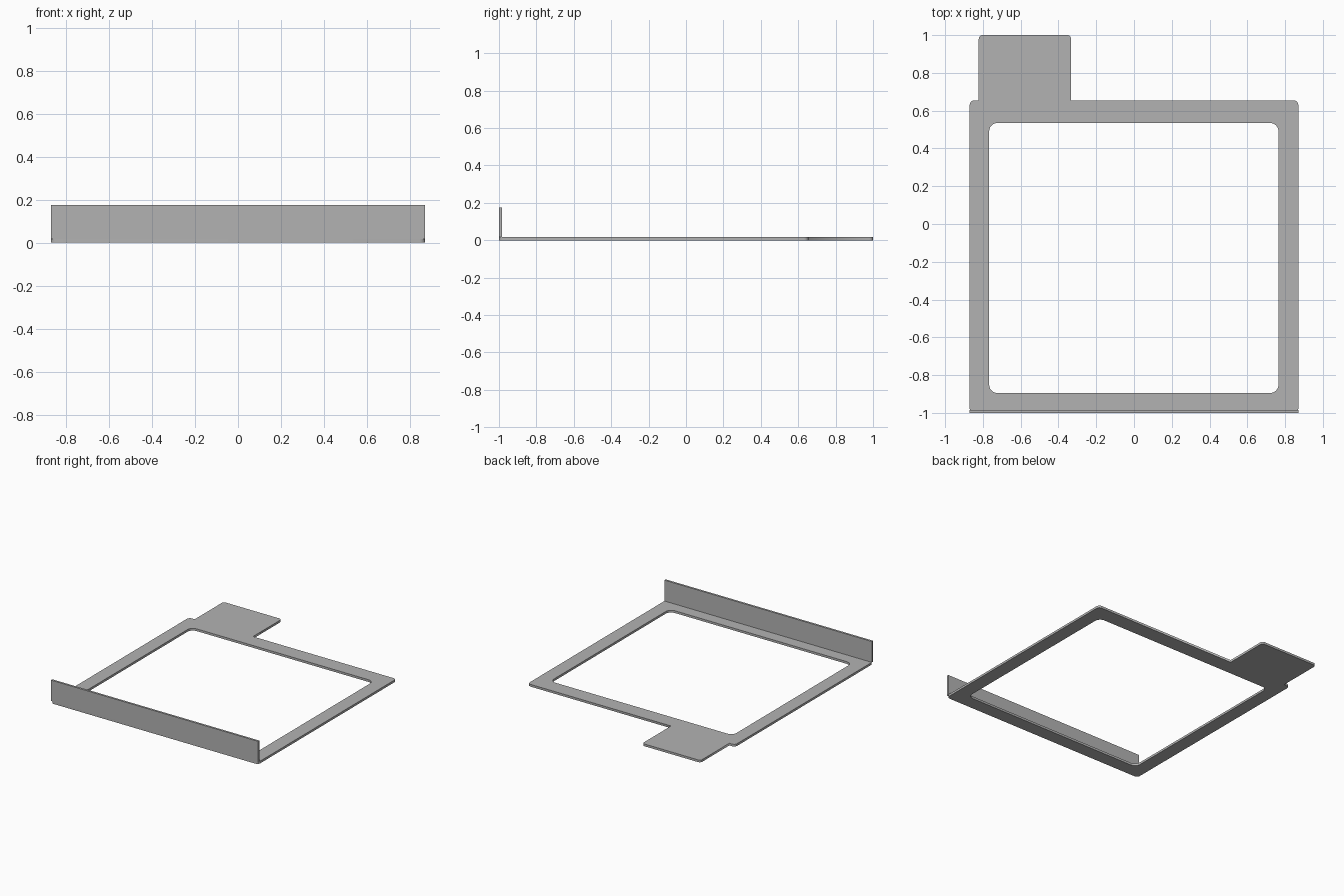
import bpy
import math
from mathutils import Vector

cube = bpy.data.objects.get("Cube")
if cube:
    bpy.data.objects.remove(cube)

THICK = 0.017      # sheet thickness
HALF_W = 0.87      # half width of the frame
BACK = 0.655       # rear edge of the frame
LIP_TOP = 0.175

grey = bpy.data.materials.new("Plain grey")
grey.use_nodes = True
colour = (0.45, 0.45, 0.45, 1)
grey.diffuse_color = colour
grey.node_tree.nodes["Principled BSDF"].inputs["Base Color"].default_value = colour


def rounded(corners, steps=6):
    """Outline through (x, y, radius) corners, with each corner rounded."""
    points = []
    for i, (x, y, r) in enumerate(corners):
        here = Vector((x, y))
        if r == 0:
            points.append(here)
            continue
        a = (Vector(corners[i - 1][:2]) - here).normalized()
        b = (Vector(corners[(i + 1) % len(corners)][:2]) - here).normalized()
        for k in range(steps + 1):
            t = math.pi / 2 * k / steps
            points.append(here + r * (a * (1 - math.sin(t)) + b * (1 - math.cos(t))))
    return points


def sheet(name, outlines):
    """Flat sheet standing on the ground; outlines after the first are holes."""
    curve = bpy.data.curves.new(name, 'CURVE')
    curve.dimensions = '2D'
    curve.fill_mode = 'BOTH'
    curve.extrude = THICK / 2
    for outline in outlines:
        spline = curve.splines.new('POLY')
        spline.points.add(len(outline) - 1)
        for point, co in zip(spline.points, outline):
            point.co = (co.x, co.y, 0, 1)
        spline.use_cyclic_u = True
    temp = bpy.data.objects.new(name + " outline", curve)
    bpy.context.collection.objects.link(temp)
    bpy.context.view_layer.update()
    mesh = bpy.data.meshes.new_from_object(
        temp.evaluated_get(bpy.context.evaluated_depsgraph_get()))
    bpy.data.objects.remove(temp)
    obj = bpy.data.objects.new(name, mesh)
    obj.location.z = THICK / 2
    mesh.materials.clear()
    mesh.materials.append(grey)
    bpy.context.collection.objects.link(obj)
    return obj


def box(name, low, high):
    low, high = Vector(low), Vector(high)
    bpy.ops.mesh.primitive_cube_add(size=1, location=(low + high) / 2)
    obj = bpy.context.object
    obj.name = name
    obj.scale = high - low
    bpy.ops.object.transform_apply(location=False, rotation=False, scale=True)
    obj.data.materials.append(grey)
    return obj


# Base frame with rear tab and rounded window
outer = rounded([
    (-HALF_W, -1, 0.025), (HALF_W, -1, 0.025), (HALF_W, BACK, 0.025),
    (-0.333, BACK, 0), (-0.333, 1, 0.02), (-0.822, 1, 0.02),
    (-0.822, BACK, 0), (-HALF_W, BACK, 0.025)])
window = rounded([(-0.767, -0.895, 0.045), (0.765, -0.895, 0.045),
                  (0.765, 0.535, 0.045), (-0.767, 0.535, 0.045)])
sheet("base_frame", [outer, window])

# Upright front lip
box("front_lip", (-HALF_W, -1, THICK), (HALF_W, -0.984, LIP_TOP))
